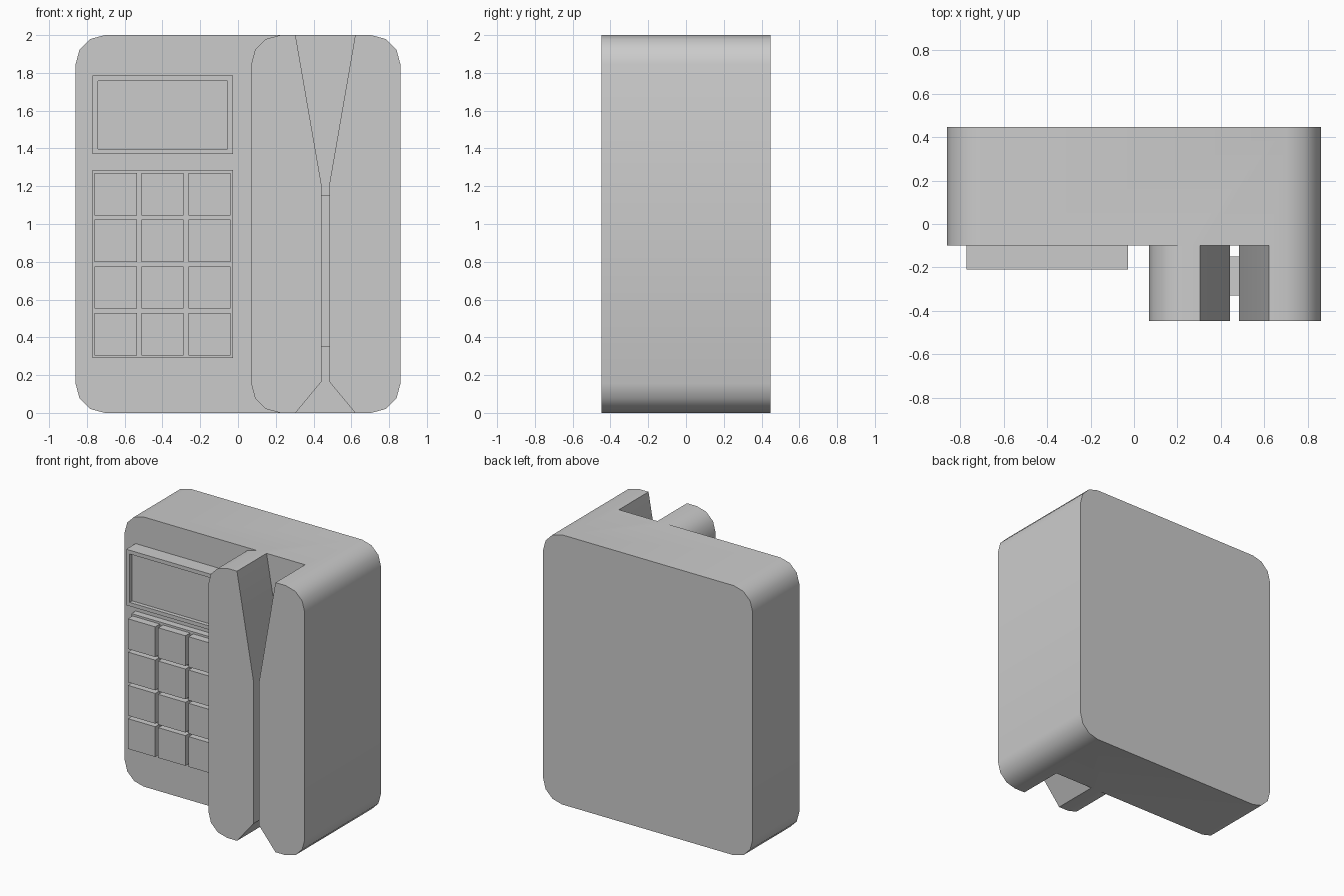
import bpy, bmesh
from math import sin, cos, radians

if "Cube" in bpy.data.objects:
    bpy.data.objects.remove(bpy.data.objects["Cube"])

FRONT, PANEL, BACK = -0.447, -0.10, 0.447
R = 0.155  # corner radius


def prism(name, pts, y0, y1):
    """Extrude an x-z outline from y0 to y1."""
    bm = bmesh.new()
    face = bm.faces.new([bm.verts.new((x, y0, z)) for x, z in pts])
    ext = bmesh.ops.extrude_face_region(bm, geom=[face])
    verts = [v for v in ext["geom"] if isinstance(v, bmesh.types.BMVert)]
    bmesh.ops.translate(bm, verts=verts, vec=(0, y1 - y0, 0))
    bmesh.ops.recalc_face_normals(bm, faces=bm.faces)
    mesh = bpy.data.meshes.new(name)
    bm.to_mesh(mesh)
    bm.free()
    obj = bpy.data.objects.new(name, mesh)
    bpy.context.collection.objects.link(obj)
    return obj


def rect(x0, x1, z0, z1):
    return [(x0, z0), (x1, z0), (x1, z1), (x0, z1)]


def arc(cx, cz, start, end):
    return [(cx + R * cos(radians(start + (end - start) * i / 3)),
             cz + R * sin(radians(start + (end - start) * i / 3))) for i in range(4)]


def activate(obj):
    bpy.ops.object.select_all(action='DESELECT')
    obj.select_set(True)
    bpy.context.view_layer.objects.active = obj


def cut(obj, cutter):
    cutter.hide_render = True
    mod = obj.modifiers.new("cut", 'BOOLEAN')
    mod.operation, mod.solver, mod.object = 'DIFFERENCE', 'EXACT', cutter
    activate(obj)
    bpy.ops.object.modifier_apply(modifier=mod.name)
    bpy.data.objects.remove(cutter, do_unlink=True)


# Rounded housing at full depth
W = 0.86
outline = (arc(W - R, R, -90, 0) + arc(W - R, 2 - R, 0, 90)
           + arc(R - W, 2 - R, 90, 180) + arc(R - W, R, 180, 270))
housing = prism("housing", outline, FRONT, BACK)

# Step back the left side, leaving the rounded card reader block
cx = 0.07 + R
step = ([(-1, -0.1), (cx, -0.1)] + arc(cx, R, 270, 180)
        + arc(cx, 2 - R, 180, 90) + [(cx, 2.1), (-1, 2.1)])
cut(housing, prism("step_cutter", step, -0.6, PANEL))

# Flared card slot, mirrored about its centre line
mid = 0.4625
half = [(0.158, -0.1), (0.158, 0.0), (0.021, 0.165), (0.021, 1.21), (0.158, 2.0), (0.158, 2.1)]
slot = [(mid + d, z) for d, z in half] + [(mid - d, z) for d, z in reversed(half)]
cut(housing, prism("slot_cutter", slot, -0.6, PANEL))
activate(housing)
bpy.ops.object.shade_smooth_by_angle(angle=radians(35))

# Reader head inside the slot
prism("reader_head", rect(mid - 0.021, mid + 0.021, 0.35, 1.15), -0.33, -0.15)

# Display with recessed screen
display = prism("display", rect(-0.77, -0.027, 1.37, 1.785), -0.21, PANEL)
cut(display, prism("screen_cutter", rect(-0.742, -0.055, 1.398, 1.757), -0.3, -0.18))

# Keypad plate and keys
prism("keypad_plate", rect(-0.77, -0.027, 0.29, 1.285), -0.15, PANEL)
for row in range(4):
    for col in range(3):
        x, z = -0.76 + col * 0.2485, 0.305 + row * 0.247
        prism(f"key_{row}_{col}", rect(x, x + 0.224, z, z + 0.224), -0.205, -0.15)
